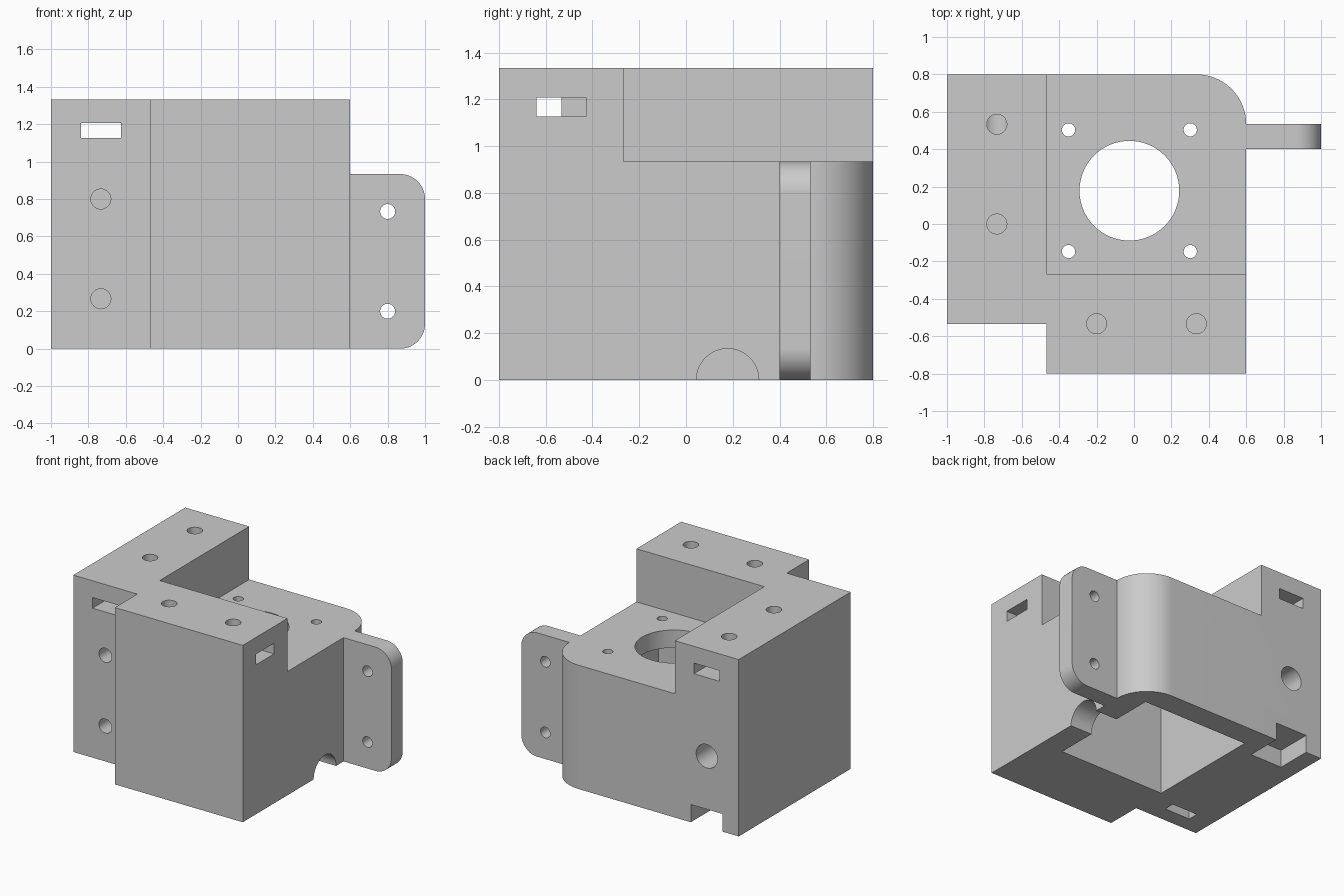
import bpy, bmesh
from math import sin, cos, pi, radians
from mathutils import Matrix, Vector

S = 1 / 15  # design units to scene units

cube = bpy.data.objects.get("Cube")
if cube:
    bpy.data.objects.remove(cube, do_unlink=True)

grey = bpy.data.materials.new("plain_grey")
grey.use_nodes = True
grey.diffuse_color = (0.6, 0.6, 0.6, 1)
grey.node_tree.nodes["Principled BSDF"].inputs["Base Color"].default_value = (0.6, 0.6, 0.6, 1)


def finish(bm, name):
    bmesh.ops.recalc_face_normals(bm, faces=bm.faces)
    bmesh.ops.scale(bm, vec=(S, S, S), verts=bm.verts)
    mesh = bpy.data.meshes.new(name)
    bm.to_mesh(mesh)
    bm.free()
    mesh.materials.append(grey)
    obj = bpy.data.objects.new(name, mesh)
    bpy.context.collection.objects.link(obj)
    return obj


def prism(name, points, offset):
    """Extrude a closed outline along an offset."""
    bm = bmesh.new()
    face = bm.faces.new([bm.verts.new(p) for p in points])
    ext = bmesh.ops.extrude_face_region(bm, geom=[face])
    moved = [v for v in ext["geom"] if isinstance(v, bmesh.types.BMVert)]
    bmesh.ops.translate(bm, vec=offset, verts=moved)
    return finish(bm, name)


def box(name, x, y, z):
    points = [(x[0], y[0], z[0]), (x[1], y[0], z[0]), (x[1], y[1], z[0]), (x[0], y[1], z[0])]
    return prism(name, points, (0, 0, z[1] - z[0]))


def rod(name, start, end, radius):
    """Cylinder between two points."""
    a, b = Vector(start), Vector(end)
    turn = (b - a).to_track_quat("Z", "Y").to_matrix().to_4x4()
    bm = bmesh.new()
    bmesh.ops.create_cone(bm, cap_ends=True, segments=64, radius1=radius, radius2=radius,
                          depth=(b - a).length, matrix=Matrix.Translation((a + b) / 2) @ turn)
    return finish(bm, name)


def arc(cx, cy, r, start, end, n=24):
    return [(cx + r * cos(radians(start + (end - start) * i / n)),
             cy + r * sin(radians(start + (end - start) * i / n))) for i in range(n + 1)]


def carve(target, cutters):
    bpy.context.view_layer.objects.active = target
    for cutter in cutters:
        mod = target.modifiers.new("cut", "BOOLEAN")
        mod.operation, mod.solver, mod.object = "DIFFERENCE", "EXACT", cutter
        bpy.ops.object.modifier_apply(modifier=mod.name)
        bpy.data.objects.remove(cutter, do_unlink=True)


# Main block with stepped front corner and one rounded back corner
outline = [(-15, -8), (-7, -8), (-7, -12), (9, -12)] + arc(5, 8, 4, 0, 90) + [(-15, 12)]
body = prism("mount_body", [(x, y, 0) for x, y in outline], (0, 0, 20))

# Motor seat: upper recess, lower cavity, shaft hole, cable opening
mx, my = -0.37, 2.67
cuts = [
    box("recess", (-7, 20), (-4, 20), (14, 30)),
    box("cavity", (-7, 6.27), (-4, 9.33), (-2, 12)),
    rod("shaft_hole", (mx, my, 10), (mx, my, 16), 4),
    rod("cable_opening", (3, my, 0), (12, my, 0), 2),
]
for sx in (-1, 1):
    for sy in (-1, 1):
        px, py = mx + sx * 4.88, my + sy * 4.88
        cuts.append(rod("motor_screw_hole", (px, py, 10), (px, py, 16), 0.53))

# Blind screw holes in the top and front faces
for px, py in ((-11, 8), (-11, 0), (-3, -8), (5, -8)):
    cuts.append(rod("top_screw_hole", (px, py, 8), (px, py, 22), 0.8))
for pz in (4, 12):
    cuts.append(rod("front_screw_hole", (-11, -10, pz), (-11, -2, pz), 0.8))

# Nut slots, back bore and back notch
cuts += [
    box("long_slot", (-12.6, -9.4), (-10, 14), (16.9, 18.1)),
    box("side_slot", (-7, 12), (-9.6, -6.4), (16.9, 18.1)),
    box("lower_slot", (-12.6, -9.4), (-6.2, -5), (-2, 13.6)),
    rod("back_bore", (-11, 4, 8), (-11, 14, 8), 1.33),
    box("back_notch", (-13, -9), (8, 14), (-2, 2)),
]
carve(body, cuts)

# Side mounting tab with rounded outer corners
outline = [(9, 0)] + arc(13, 2, 2, -90, 0) + arc(13, 12, 2, 0, 90) + [(9, 14)]
tab = prism("mounting_tab", [(x, 6, z) for x, z in outline], (0, 2, 0))
carve(tab, [rod("tab_hole", (12, 4, z), (12, 10, z), 0.6) for z in (3, 11)])

for obj in (body, tab):
    bpy.ops.object.select_all(action="DESELECT")
    obj.select_set(True)
    bpy.context.view_layer.objects.active = obj
    bpy.ops.object.shade_smooth_by_angle(angle=radians(30))
